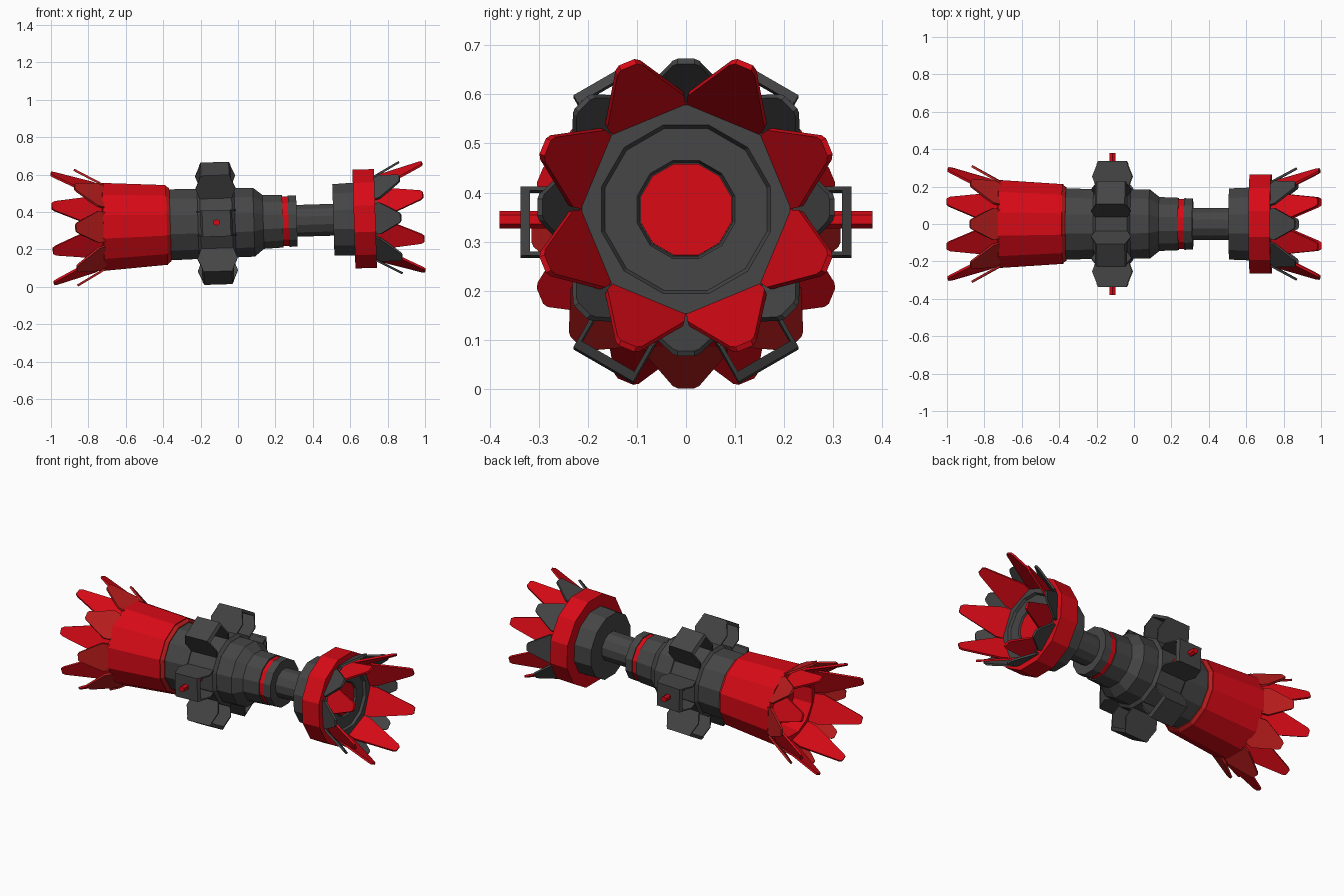
import bpy, bmesh, math
from mathutils import Matrix, Vector

if "Cube" in bpy.data.objects:
    bpy.data.objects.remove(bpy.data.objects["Cube"])

# whole model lies along x, tilted slightly up towards +x
TILT = Matrix.Translation((0, 0, 0.343)) @ Matrix.Rotation(-0.031, 4, 'Y')


def material(name, rgb):
    m = bpy.data.materials.new(name)
    m.diffuse_color = (*rgb, 1)
    m.use_nodes = True
    m.node_tree.nodes["Principled BSDF"].inputs["Base Color"].default_value = m.diffuse_color
    return m


RED = material("red", (0.68, 0.003, 0.008))
DARK_RED = material("dark_red", (0.5, 0.012, 0.012))
GREY = material("dark_grey", (0.06, 0.06, 0.06))


def finish(name, bm, mat):
    bmesh.ops.recalc_face_normals(bm, faces=bm.faces[:])
    bm.transform(TILT)
    me = bpy.data.meshes.new(name)
    bm.to_mesh(me)
    bm.free()
    ob = bpy.data.objects.new(name, me)
    bpy.context.collection.objects.link(ob)
    me.materials.append(mat)
    return ob


def lathe(name, profile, mat=GREY, n=12):
    """Capped n-sided turning about x; profile is (x, flat-side radius)."""
    bm = bmesh.new()
    rings = []
    for x, r in profile:
        R = r / math.cos(math.pi / n)
        angs = [2 * math.pi * (i + 0.5) / n for i in range(n)]
        rings.append([bm.verts.new((x, R * math.cos(a), R * math.sin(a))) for a in angs])
    for a, b in zip(rings, rings[1:]):
        for i in range(n):
            j = (i + 1) % n
            bm.faces.new((a[i], a[j], b[j], b[i]))
    bm.faces.new(rings[0])
    bm.faces.new(rings[-1])
    return finish(name, bm, mat)


def prism(bm, outline, offset, rot):
    """Extrude a planar outline by offset, then transform."""
    a = [bm.verts.new(rot @ Vector(p)) for p in outline]
    b = [bm.verts.new(rot @ (Vector(p) + Vector(offset))) for p in outline]
    n = len(a)
    bm.faces.new(a)
    bm.faces.new(b[::-1])
    for i in range(n):
        j = (i + 1) % n
        bm.faces.new((a[i], a[j], b[j], b[i]))


def petals(name, base, tip, phase, mat=GREY, thick=0.012):
    """Eight flared petals from base (x, r) to tip (x, r)."""
    bm = bmesh.new()
    dx, dr = tip[0] - base[0], tip[1] - base[1]
    L = math.hypot(dx, dr)
    inward = (thick * dr / L * math.copysign(1, dx), 0, -thick * abs(dx) / L)
    half = [(0, 0.078), (0.22, 0.085), (0.95, 0.027), (1, 0.017)]
    pts = [(t, w) for t, w in half] + [(t, -w) for t, w in reversed(half)]
    outline = [(base[0] + dx * t, w, base[1] + dr * t) for t, w in pts]
    for k in range(8):
        prism(bm, outline, inward, Matrix.Rotation(math.radians(phase + 45 * k), 4, 'X'))
    return finish(name, bm, mat)


# central body and neck
lathe("main_body", [(-0.38, 0.19), (-0.2, 0.187), (0.085, 0.184), (0.135, 0.144), (0.24, 0.14)])
lathe("neck_band", [(0.235, 0.133), (0.275, 0.133)], RED)
lathe("neck_collar", [(0.27, 0.138), (0.315, 0.136)])
lathe("rod", [(0.31, 0.085), (0.52, 0.085)])

# rear casing with hollow end
lathe("rear_casing_lip", [(-0.385, 0.212), (-0.362, 0.195)], DARK_RED)
lathe("rear_casing", [(-0.38, 0.213), (-0.72, 0.235), (-0.725, 0.21), (-0.735, 0.17),
                      (-0.62, 0.155)], RED)
petals("rear_long_petals", (-0.71, 0.202), (-0.99, 0.322), 22.5, RED)
petals("rear_short_petals", (-0.71, 0.228), (-0.865, 0.315), 0, DARK_RED)

# front head with stepped face
lathe("head_disc", [(0.51, 0.19), (0.63, 0.195)])
lathe("head_ring", [(0.62, 0.264), (0.735, 0.264), (0.735, 0.205), (0.70, 0.2)], RED)
lathe("head_face", [(0.69, 0.212), (0.745, 0.212), (0.745, 0.172), (0.73, 0.165),
                    (0.73, 0.1), (0.715, 0.095)])
lathe("head_lens", [(0.70, 0.093), (0.722, 0.093)], RED)
petals("head_long_petals", (0.715, 0.198), (0.99, 0.316), 22.5, RED)
petals("head_short_petals", (0.725, 0.225), (0.868, 0.303), 0)

# belt with six raised open brackets
lathe("belt", [(-0.215, 0.186), (-0.2, 0.203), (-0.03, 0.203), (-0.015, 0.186)])
bm = bmesh.new()
for k in range(6):
    rot = Matrix.Rotation(math.radians(30 + 60 * k), 4, 'X')
    wall = [(-0.2, 0.19), (-0.222, 0.255), (-0.19, 0.336), (-0.04, 0.336), (-0.008, 0.255), (-0.03, 0.19)]
    for y in (-0.07, 0.062):
        prism(bm, [(x, y, r) for x, r in wall], (0, 0.008, 0), rot)
    top = [(-0.2, 0.318), (-0.19, 0.337), (-0.04, 0.337), (-0.03, 0.318)]
    prism(bm, [(x, -0.0705, r) for x, r in top], (0, 0.141, 0), rot)
finish("belt_brackets", bm, GREY)

# cross pin through the belt
bm = bmesh.new()
pin = [(-0.115 + 0.018 * math.cos(a), -0.38, 0.005 + 0.018 * math.sin(a))
       for a in (2 * math.pi * (i + 0.5) / 6 for i in range(6))]
prism(bm, pin, (0, 0.76, 0), Matrix.Identity(4))
finish("cross_pin", bm, RED)
